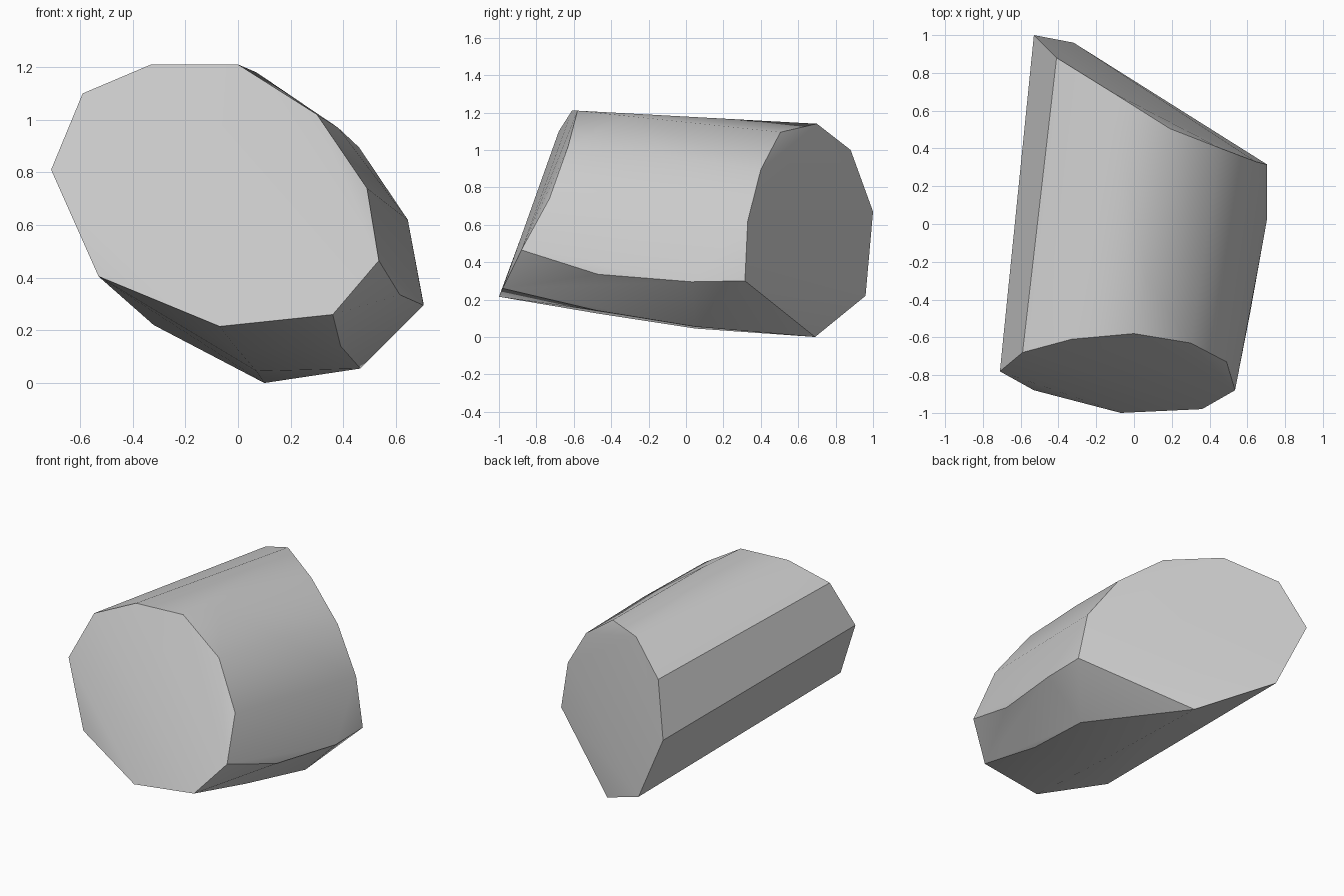
import bpy, bmesh, math

cube = bpy.data.objects.get("Cube")
if cube:
    bpy.data.objects.remove(cube, do_unlink=True)

# One plain grey for the whole stone
grey = bpy.data.materials.new("light_grey")
grey.use_nodes = True
colour = (0.6, 0.6, 0.6, 1)
grey.diffuse_color = colour
shader = next(n for n in grey.node_tree.nodes if n.type == "BSDF_PRINCIPLED")
shader.inputs["Base Color"].default_value = colour

# Ten-sided slanted front end
front_end = [(-.71, -.78, .81), (-.59, -.68, 1.1), (-.33, -.61, 1.21),
             (0, -.58, 1.21), (.3, -.63, 1.02), (.49, -.73, .74),
             (.535, -.88, .465), (.36, -.98, .26), (-.07, -1, .215),
             (-.53, -.88, .405)]

# Obliquely cut back end
back_end = [(-.53, 1, .67), (-.41, .88, 1), (-.12, .7, 1.14),
            (.19, .505, 1.095), (.46, .4, .895), (.645, .33, .62),
            (.705, .315, .3), (.1, .69, 0), (-.32, .96, .22)]

# Points where the long edges swell between the two ends
swell = [(.07, -.3, 1.18), (.38, -.1, .97),
         (.615, -.47, .335), (.705, .03, .295),
         (.39, -.47, .14), (.465, .05, .055),
         (0, -.47, .125), (.07, .05, .045)]


def wrapped_solid(name, points, material):
    """Wrap a closed faceted skin around the profiles and merge flat areas."""
    bm = bmesh.new()
    for point in points:
        bm.verts.new(point)
    result = bmesh.ops.convex_hull(bm, input=bm.verts[:])
    loose = [v for v in bm.verts if not v.link_faces]
    bmesh.ops.delete(bm, geom=loose, context="VERTS")
    bmesh.ops.dissolve_limit(bm, angle_limit=math.radians(4),
                             verts=[], edges=bm.edges[:])
    bmesh.ops.recalc_face_normals(bm, faces=bm.faces[:])
    mesh = bpy.data.meshes.new(name)
    bm.to_mesh(mesh)
    bm.free()
    mesh.materials.append(material)
    obj = bpy.data.objects.new(name, mesh)
    bpy.context.collection.objects.link(obj)
    return obj


stone = wrapped_solid("stone_block", front_end + back_end + swell, grey)

# Soften the shallow ridges, keep the rims crisp
bpy.ops.object.select_all(action="DESELECT")
stone.select_set(True)
bpy.context.view_layer.objects.active = stone
bpy.ops.object.shade_smooth_by_angle(angle=math.radians(30))
